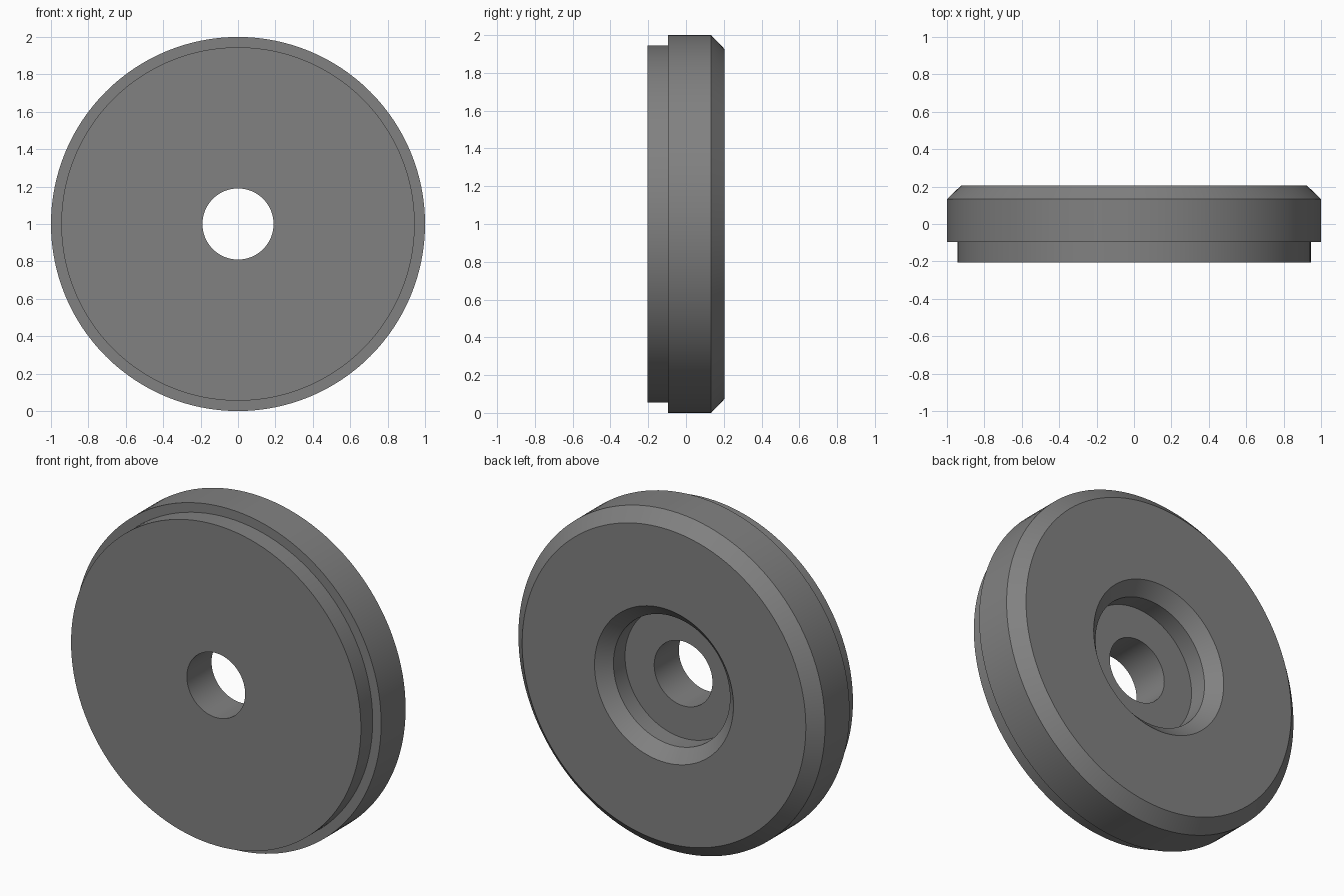
import bpy, bmesh, math

if "Cube" in bpy.data.objects:
    bpy.data.objects.remove(bpy.data.objects["Cube"])

SEGMENTS = 128

# Closed cross-section of the ring as (radius, y), lathed about the y axis
profile = [
    (0.19, -0.205), (0.945, -0.205),                # front face
    (0.945, -0.095), (1.0, -0.095),                 # stepped shoulder
    (1.0, 0.133), (0.925, 0.205),                   # rim and back chamfer
    (0.453, 0.205), (0.38, 0.133),                  # countersunk recess
    (0.38, 0.025), (0.19, 0.025),                   # recess floor and bore
]

bm = bmesh.new()
rings = []
for i in range(SEGMENTS):
    a = 2 * math.pi * i / SEGMENTS
    rings.append([bm.verts.new((r * math.cos(a), y, 1 + r * math.sin(a)))
                  for r, y in profile])
for i in range(SEGMENTS):
    p, q = rings[i], rings[(i + 1) % SEGMENTS]
    for j in range(len(profile)):
        k = (j + 1) % len(profile)
        bm.faces.new((p[j], p[k], q[k], q[j]))
bmesh.ops.recalc_face_normals(bm, faces=bm.faces)

mesh = bpy.data.meshes.new("stepped_disc")
bm.to_mesh(mesh)
bm.free()
disc = bpy.data.objects.new("stepped_disc", mesh)
bpy.context.collection.objects.link(disc)

# Single grey metal colour
grey = bpy.data.materials.new("grey_metal")
grey.diffuse_color = (0.22, 0.22, 0.22, 1)
grey.use_nodes = True
grey.node_tree.nodes["Principled BSDF"].inputs["Base Color"].default_value = grey.diffuse_color
mesh.materials.append(grey)

# Smooth round walls with crisp edges
bpy.context.view_layer.objects.active = disc
disc.select_set(True)
bpy.ops.object.shade_smooth_by_angle(angle=math.radians(30))
